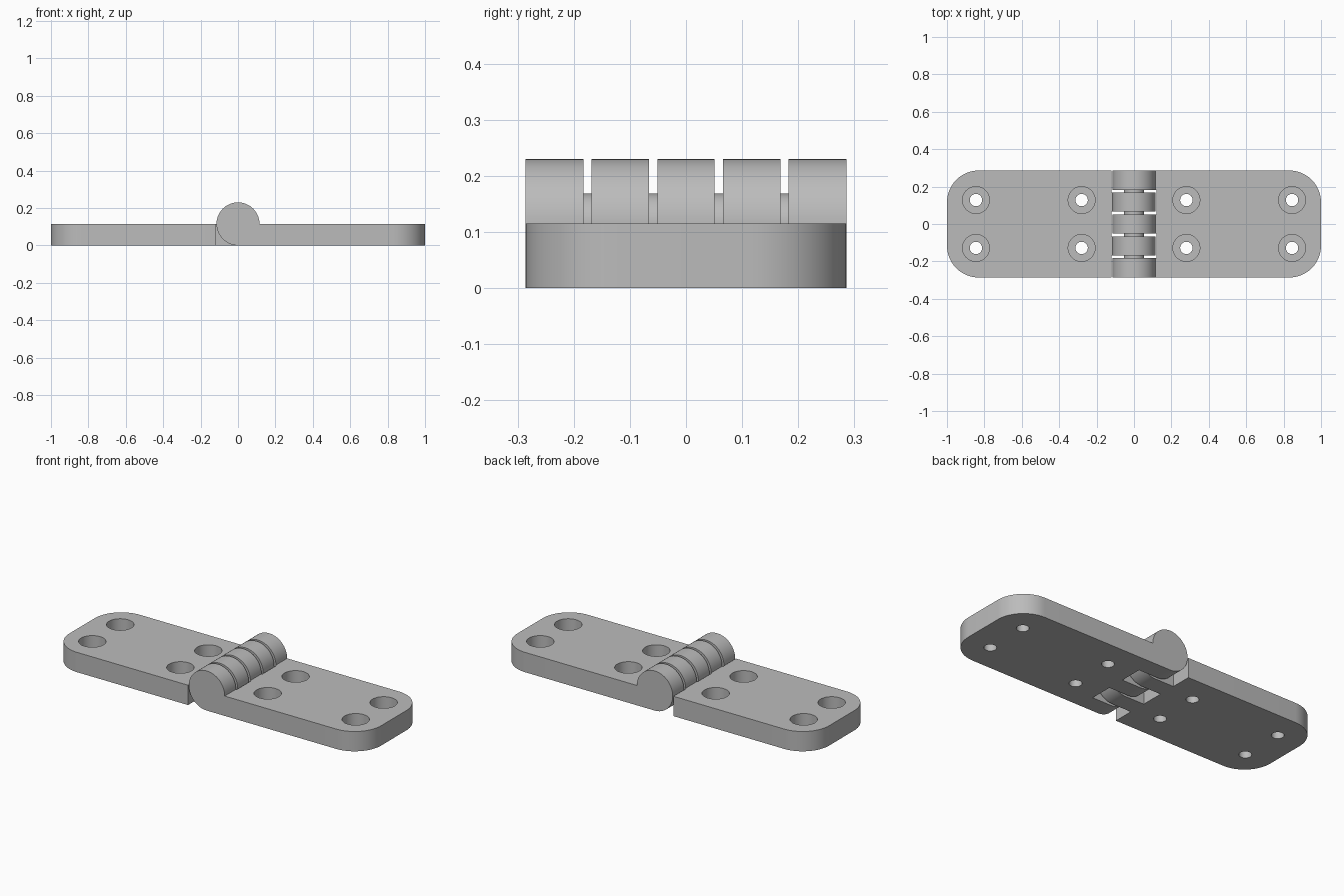
import bpy, bmesh
from math import sin, cos, pi, radians
from mathutils import Vector

cube = bpy.data.objects.get("Cube")
if cube:
    bpy.data.objects.remove(cube, do_unlink=True)

T = 0.115          # leaf thickness, also knuckle radius
HW = 0.286         # half width
CORNER = 0.17
EDGE = 0.12        # inner edge of each leaf
KW = 0.102         # knuckle width
PITCH = 0.117

steel = bpy.data.materials.new("grey_steel")
steel.use_nodes = True
steel.diffuse_color = (0.5, 0.5, 0.5, 1)
steel.node_tree.nodes["Principled BSDF"].inputs["Base Color"].default_value = (0.5, 0.5, 0.5, 1)


def arc(cx, cy, r, a0, a1, n):
    return [(cx + r * cos(radians(a0 + (a1 - a0) * i / n)),
             cy + r * sin(radians(a0 + (a1 - a0) * i / n))) for i in range(n + 1)]


def prisms(name, profiles, axis):
    """Extrude each (profile, start, end) along z or y into one object."""
    bm = bmesh.new()
    for pts, a, b in profiles:
        def place(p, h):
            return bm.verts.new((p[0], p[1], h) if axis == "z" else (p[0], h, p[1]))
        low = [place(p, a) for p in pts]
        high = [place(p, b) for p in pts]
        bm.faces.new(low)
        bm.faces.new(high)
        for i in range(len(pts)):
            j = (i + 1) % len(pts)
            bm.faces.new((low[i], low[j], high[j], high[i]))
    bmesh.ops.recalc_face_normals(bm, faces=bm.faces[:])
    mesh = bpy.data.meshes.new(name)
    bm.to_mesh(mesh)
    bm.free()
    mesh.materials.append(steel)
    obj = bpy.data.objects.new(name, mesh)
    bpy.context.collection.objects.link(obj)
    return obj


def activate(obj):
    bpy.ops.object.select_all(action="DESELECT")
    obj.select_set(True)
    bpy.context.view_layer.objects.active = obj


def combine(obj, tool, operation):
    mod = obj.modifiers.new("combine", "BOOLEAN")
    mod.operation, mod.solver, mod.object = operation, "EXACT", tool
    activate(obj)
    bpy.ops.object.modifier_apply(modifier=mod.name)
    bpy.data.objects.remove(tool, do_unlink=True)


def leaf(name, s, slots):
    # Plate with rounded outer corners
    outline = ([(EDGE, -HW)] + arc(1 - CORNER, -HW + CORNER, CORNER, -90, 0, 16)
               + arc(1 - CORNER, HW - CORNER, CORNER, 0, 90, 16) + [(EDGE, HW)])
    body = prisms(name, [([(s * x, y) for x, y in outline], 0, T)], "z")

    # Knuckles, round on the far side and flat underneath towards the leaf
    profile = arc(0, T, T, 270, 0, 48) + [(0.2, T), (0.2, 0)]
    profile = [(s * x, z) for x, z in profile]
    spans = []
    for k in slots:
        spans.append((profile, k * PITCH - KW / 2, k * PITCH + KW / 2))
    # outermost knuckles finish flush with the plate sides
    spans = [(p, -HW if a < -0.25 else a, HW if b > 0.25 else b) for p, a, b in spans]
    combine(body, prisms("knuckle_blocks", spans, "y"), "UNION")

    # Counterbored screw holes
    for r, low in ((0.072, 0.045), (0.033, -0.1)):
        holes = [(arc(s * x, y, r, 0, 352.5, 47), low, T + 0.1)
                 for x in (0.28, 0.845) for y in (-0.128, 0.128)]
        combine(body, prisms("hole_cutter", holes, "z"), "DIFFERENCE")
    activate(body)
    bpy.ops.object.shade_smooth_by_angle(angle=radians(30))


leaf("left_leaf", 1, (-2, 0, 2))
leaf("right_leaf", -1, (-1, 1))

# Pin joining the knuckles
pin = prisms("hinge_pin", [(arc(0, T, 0.054, 0, 352.5, 47), -0.25, 0.25)], "y")
activate(pin)
bpy.ops.object.shade_smooth_by_angle(angle=radians(30))
